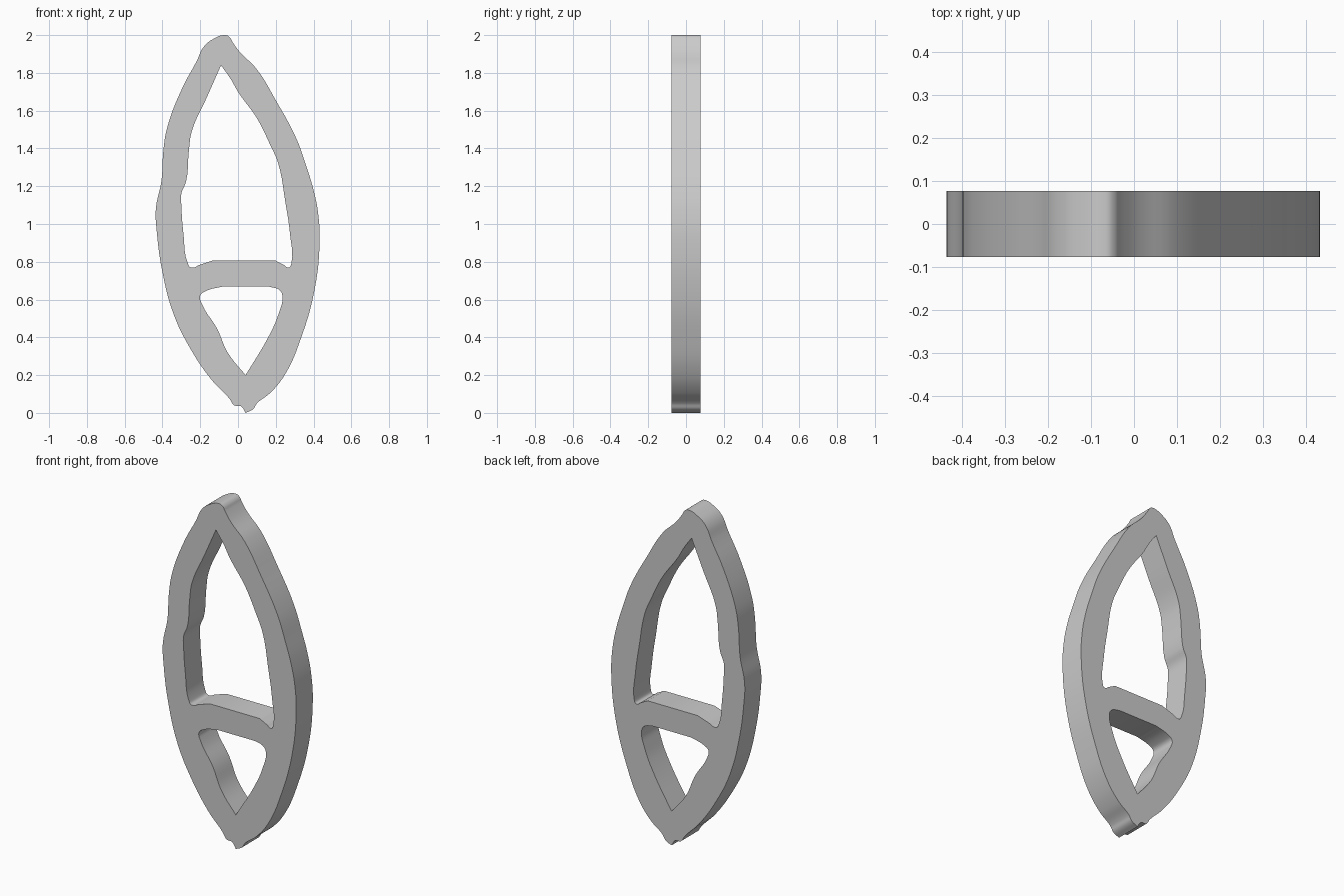
import bpy
import bmesh
import math
from mathutils import Vector

HALF_DEPTH = 0.077
UNIT = 0.01

default_cube = bpy.data.objects.get("Cube")
if default_cube:
    bpy.data.objects.remove(default_cube, do_unlink=True)


def make_material(name, colour):
    material = bpy.data.materials.new(name)
    material.use_nodes = True
    material.diffuse_color = colour
    shader = next(n for n in material.node_tree.nodes if n.type == "BSDF_PRINCIPLED")
    shader.inputs["Base Color"].default_value = colour
    return material


def add_loop(curve, points, corners=()):
    """Add a closed smooth loop; the listed points become sharp corners."""
    spline = curve.splines.new("BEZIER")
    spline.use_cyclic_u = True
    spline.resolution_u = 5
    spline.bezier_points.add(len(points) - 1)
    for index, (knot, (x, z)) in enumerate(zip(spline.bezier_points, points)):
        knot.co = Vector((x, z, 0)) * UNIT
        handle = "VECTOR" if index in corners else "AUTO"
        knot.handle_left_type = handle
        knot.handle_right_type = handle


# Outer edge of the leaf, anticlockwise from the tip (hundredths of a unit)
leaf_edge = [
    (-6.5, 200), (-13, 198), (-18, 194), (-22, 186), (-29.5, 172),
    (-37.5, 151), (-39.5, 139), (-40.5, 123), (-43.5, 108), (-43, 96),
    (-40, 74.5), (-34, 52), (-25.5, 34.5), (-14, 17.5), (-4.5, 7.5),
    (-2, 4), (1.5, 3.5), (4, 0), (8, 2), (10, 5), (17, 10.5),
    (25, 20.5), (33.5, 40), (40.5, 65), (43.2, 90), (42.5, 105),
    (40, 118), (36, 131), (31, 145), (20, 165.5), (9.5, 182.5),
    (1, 191), (-3, 196.5), (-4.5, 199),
]

# Tall opening above the crossbar
upper_opening = [
    (-9, 184), (-16.5, 167), (-24.5, 149), (-26, 139), (-27.5, 122.5),
    (-30, 116), (-30, 110), (-28.8, 94), (-26.7, 79.5), (-25, 77),
    (-20, 78.5), (-13, 80.8), (19.5, 80.8), (24, 78.5), (27, 77),
    (28.3, 79.5), (27.5, 95), (25, 112), (21.3, 132), (17, 142),
    (10, 156), (0, 170), (-4, 177),
]

# Small opening below the crossbar
lower_opening = [
    (4, 20), (-5.5, 32), (-11, 44.5), (-19, 57.5), (-20, 62),
    (-17, 64.5), (-8.5, 66.8), (16.5, 66.8), (22, 65), (23.5, 62),
    (21.5, 52.5), (16.5, 41),
]

# Flat leaf frame, filled between the edge and the openings
outline = bpy.data.curves.new("leaf_frame", "CURVE")
outline.dimensions = "2D"
outline.fill_mode = "BOTH"
outline.extrude = HALF_DEPTH
add_loop(outline, leaf_edge, corners=(17,))
add_loop(outline, upper_opening, corners=(0, 11, 12))
add_loop(outline, lower_opening, corners=(0, 6, 7))

frame = bpy.data.objects.new("leaf_frame", outline)
bpy.context.collection.objects.link(frame)
bpy.ops.object.select_all(action="DESELECT")
frame.select_set(True)
bpy.context.view_layer.objects.active = frame

# Stand the frame upright and turn it into one welded mesh
frame.rotation_euler.x = math.radians(90)
bpy.ops.object.convert(target="MESH")
bpy.ops.object.transform_apply(location=False, rotation=True, scale=False)
frame = bpy.context.object
mesh = frame.data
welder = bmesh.new()
welder.from_mesh(mesh)
bmesh.ops.remove_doubles(welder, verts=welder.verts, dist=0.0001)
bmesh.ops.recalc_face_normals(welder, faces=welder.faces)
welder.to_mesh(mesh)
welder.free()

# One plain colour, smooth rims and crisp front and back edges
mesh.materials.clear()
mesh.materials.append(make_material("plain grey", (0.6, 0.6, 0.6, 1)))
bpy.ops.object.shade_smooth_by_angle(angle=math.radians(35))
